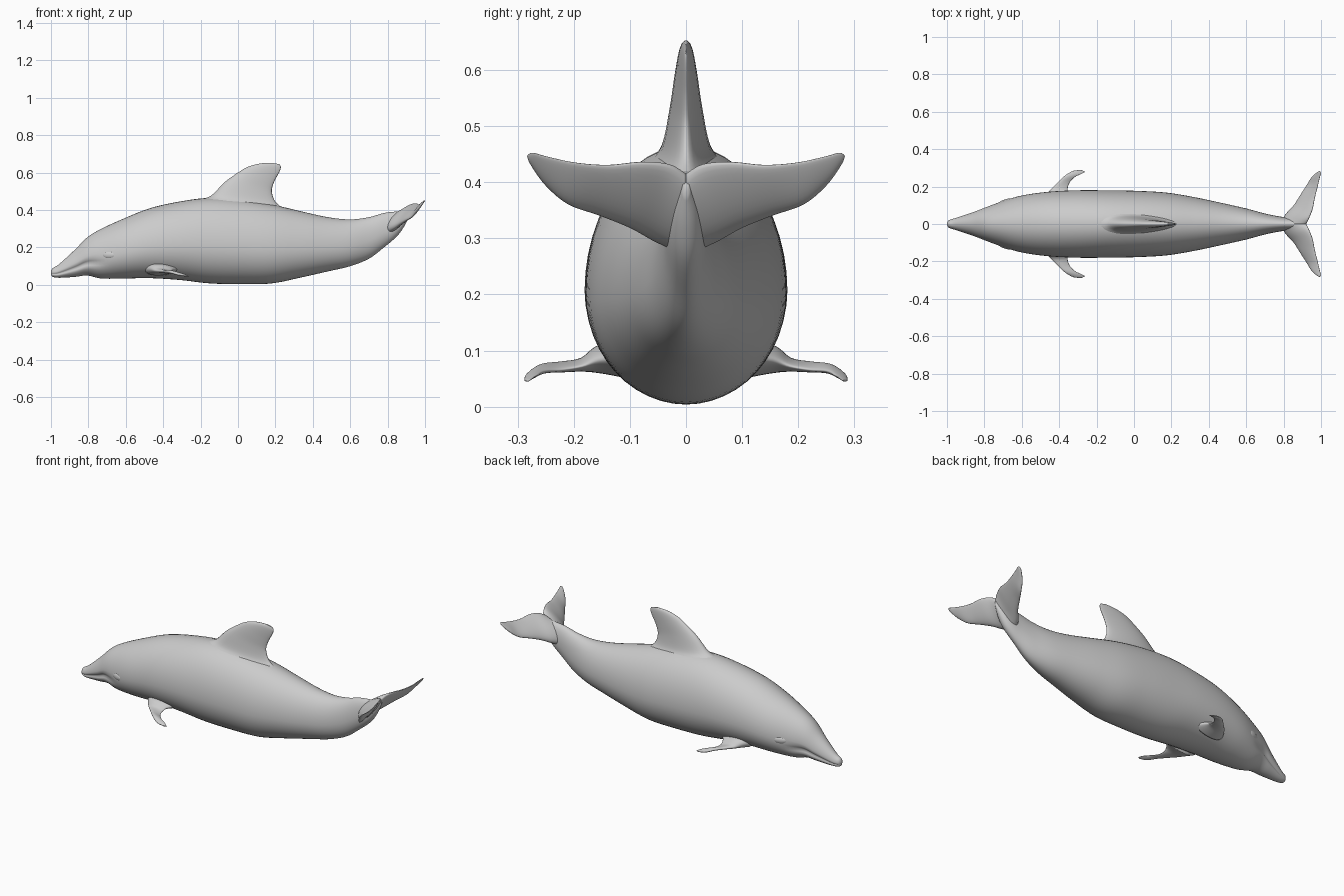
import bpy, bmesh
from math import sin, cos, pi, exp
from mathutils import Vector

cube = bpy.data.objects.get("Cube")
if cube:
    bpy.data.objects.remove(cube)

skin = bpy.data.materials.new("grey skin")
skin.use_nodes = True
grey = (0.6, 0.6, 0.6, 1)
skin.diffuse_color = grey
skin.node_tree.nodes["Principled BSDF"].inputs["Base Color"].default_value = grey


def smooth_rows(rows, steps):
    """Resample rows of numbers along a Catmull-Rom curve."""
    out = []
    last = len(rows) - 1
    for i in range(last):
        quad = [rows[min(max(i + k, 0), last)] for k in (-1, 0, 1, 2)]
        for s in range(steps):
            t = s / steps
            out.append([
                0.5 * (2 * b + (c - a) * t + (2 * a - 5 * b + 4 * c - d) * t ** 2
                       + (3 * b - a - 3 * c + d) * t ** 3)
                for a, b, c, d in zip(*quad)])
    out.append(list(rows[-1]))
    return out


def loft(name, rings, mirrored=False):
    """Skin closed rings of points, closing both ends."""
    bm = bmesh.new()
    loops = [[bm.verts.new(p) for p in ring] for ring in rings]
    n = len(loops[0])
    for lo, hi in zip(loops, loops[1:]):
        for j in range(n):
            k = (j + 1) % n
            bm.faces.new((lo[j], lo[k], hi[k], hi[j]))
    bm.faces.new(loops[0])
    bm.faces.new(loops[-1])
    bmesh.ops.recalc_face_normals(bm, faces=bm.faces)
    mesh = bpy.data.meshes.new(name)
    bm.to_mesh(mesh)
    bm.free()
    mesh.shade_smooth()
    mesh.materials.append(skin)
    obj = bpy.data.objects.new(name, mesh)
    bpy.context.collection.objects.link(obj)
    if mirrored:
        mod = obj.modifiers.new("mirror", "MIRROR")
        mod.use_axis = (False, True, False)
        mod.use_clip = False
        mod.use_mirror_merge = False
    return obj


def body_ring(x, bottom, top, half, n=48):
    """Egg-shaped section, pinched along the mouth line on the beak."""
    mid = bottom + 0.43 * (top - bottom)
    beak = min(max((-0.7 - x) / 0.12, 0), 1)
    ring = []
    for j in range(n):
        a = 2 * pi * j / n
        s = sin(a)
        pinch = 1 - 0.2 * beak * exp(-((s + 0.25) / 0.16) ** 2)
        height = top - mid if s > 0 else mid - bottom
        ring.append((x, half * cos(a) * pinch, mid + height * s))
    return ring


def fin(name, rows, axis, mirrored=False, n=28):
    """Blade from rows of leading point, trailing point and half thickness."""
    axis = Vector(axis).normalized()
    rings = []
    for row in smooth_rows(rows, 5):
        lead, trail, thick = Vector(row[:3]), Vector(row[3:6]), row[6]
        ring = []
        for j in range(n):
            a = 2 * pi * j / n
            c = (1 - cos(a)) / 2
            ring.append(lead.lerp(trail, c) + axis * thick * sin(a) * (1.3 - 0.6 * c))
        rings.append(ring)
    return loft(name, rings, mirrored)


# Body: x, underside, back, half width
body = [
    (-1, .055, .075, .006), (-.99, .043, .09, .02), (-.955, .038, .112, .032),
    (-.87, .043, .19, .06), (-.805, .05, .255, .085), (-.73, .034, .3, .113),
    (-.61, .034, .355, .15), (-.47, .036, .41, .171), (-.31, .026, .446, .18),
    (-.15, .008, .465, .18), (.02, .004, .455, .177), (.18, .008, .43, .167),
    (.33, .038, .395, .142), (.48, .072, .362, .11), (.6, .1, .35, .083),
    (.7, .14, .362, .056), (.78, .2, .384, .04), (.85, .26, .393, .032),
    (.89, .315, .4, .022), (.92, .375, .41, .006)]
loft("body", [body_ring(*r) for r in smooth_rows(body, 5)])

# Dorsal fin, flared where it meets the back
dorsal = [
    (x0, 0, z0, x1, 0, z1, t) for x0, z0, x1, z1, t in [
        (-.27, .4, .33, .36, .085), (-.2, .453, .25, .405, .06),
        (-.14, .48, .2, .445, .041), (-.07, .55, .181, .5, .028),
        (.01, .607, .193, .55, .02), (.06, .634, .222, .605, .014),
        (.12, .649, .229, .63, .009), (.18, .653, .222, .645, .003)]]
fin("dorsal_fin", dorsal, (0, 1, 0))

# Flippers
flipper = [
    (-.5, .11, .085, -.31, .11, .085, .035), (-.47, .155, .083, -.345, .155, .083, .024),
    (-.445, .185, .076, -.355, .185, .072, .012), (-.41, .22, .074, -.345, .22, .066, .009),
    (-.37, .258, .07, -.318, .25, .064, .008), (-.325, .284, .055, -.285, .266, .056, .006),
    (-.28, .288, .047, -.262, .279, .046, .002)]
fin("flippers", flipper, (0, 0.25, 1), mirrored=True)

# Tail flukes
fluke = [
    (.78, 0, .28, .92, 0, .412, .036), (.815, .055, .3, .935, .03, .43, .028),
    (.855, .1, .322, .955, .08, .435, .02), (.89, .155, .343, .967, .14, .43, .014),
    (.925, .21, .362, .982, .2, .435, .01), (.95, .25, .395, .994, .25, .446, .008),
    (.98, .277, .432, 1, .272, .452, .005), (.993, .283, .446, .998, .28, .45, .001)]
fin("tail_flukes", fluke, (-0.5, 0, 0.85), mirrored=True)

# Soft mounds around the eyes
for side, label in ((1, "left"), (-1, "right")):
    bpy.ops.mesh.primitive_uv_sphere_add(
        segments=24, ring_count=12, radius=1, location=(-.69, side * .118, .16))
    eye = bpy.context.object
    eye.name = label + "_eye_mound"
    eye.scale = (.04, .013, .02)
    eye.rotation_euler.z = side * 0.33
    eye.data.shade_smooth()
    eye.data.materials.append(skin)
